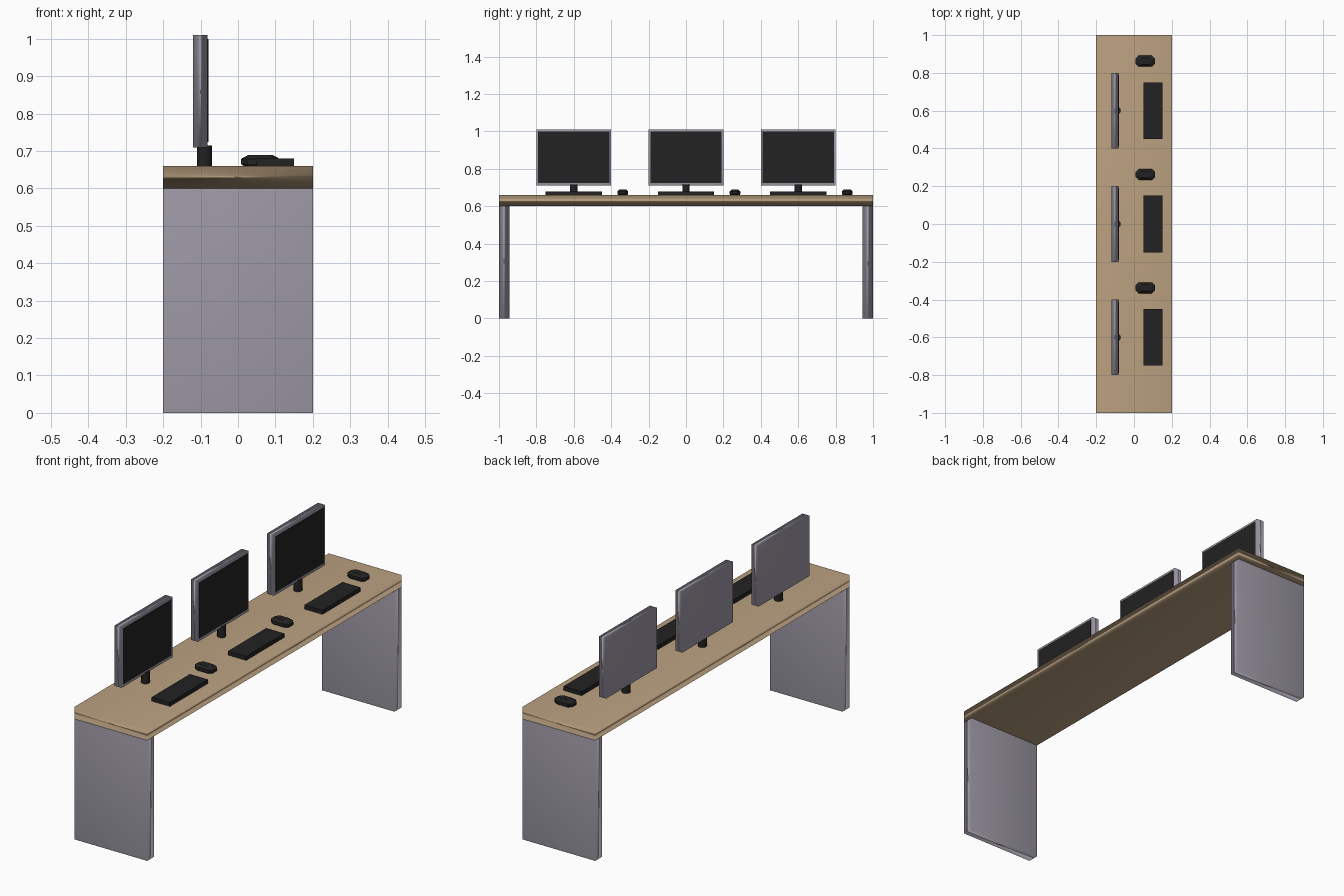
import bpy, bmesh, math
from mathutils import Matrix

if "Cube" in bpy.data.objects:
    bpy.data.objects.remove(bpy.data.objects["Cube"])


def material(name, rgb):
    m = bpy.data.materials.new(name)
    m.diffuse_color = (*rgb, 1)
    m.use_nodes = True
    m.node_tree.nodes["Principled BSDF"].inputs["Base Color"].default_value = m.diffuse_color
    return m


WOOD = material("light wood", (0.50, 0.36, 0.22))
GREY = material("violet grey", (0.34, 0.32, 0.38))
BLACK = material("soft black", (0.016, 0.016, 0.016))


def finish(name, bm, mat):
    bmesh.ops.recalc_face_normals(bm, faces=bm.faces[:])
    mesh = bpy.data.meshes.new(name)
    bm.to_mesh(mesh)
    bm.free()
    mesh.materials.append(mat)
    ob = bpy.data.objects.new(name, mesh)
    bpy.context.collection.objects.link(ob)
    return ob


def box(name, x, y, z, mat, soft=False):
    """Box from (min, max) ranges; soft = smooth shaded, led by the large faces."""
    bm = bmesh.new()
    bmesh.ops.create_cube(bm, size=1)
    for v in bm.verts:
        v.co = [r[0] if c < 0 else r[1] for c, r in zip(v.co, (x, y, z))]
    ob = finish(name, bm, mat)
    if soft:
        for p in ob.data.polygons:
            p.use_smooth = True
        ob.modifiers.new("Weighted normals", 'WEIGHTED_NORMAL').mode = 'FACE_AREA'
    return ob


def neck(name, y):
    bm = bmesh.new()
    bmesh.ops.create_cone(bm, cap_ends=True, segments=24, radius1=0.02, radius2=0.02,
                          depth=0.06, matrix=Matrix.Translation((-0.09, y, 0.685)))
    ob = finish(name, bm, BLACK)
    for p in ob.data.polygons:
        p.use_smooth = abs(p.normal.z) < 0.5


def mouse(name, cx, cy):
    """Stacked rings with cut corners, narrowing to a flat top."""
    bm = bmesh.new()
    rings = []
    for z, hx, hy, c in ((0.66, 0.045, 0.025, 0.014), (0.666, 0.052, 0.029, 0.016),
                         (0.679, 0.052, 0.029, 0.016), (0.69, 0.032, 0.017, 0.010)):
        pts = ((hx, hy - c), (hx - c, hy), (c - hx, hy), (-hx, hy - c),
               (-hx, c - hy), (c - hx, -hy), (hx - c, -hy), (hx, c - hy))
        rings.append([bm.verts.new((cx + px, cy + py, z)) for px, py in pts])
    for a, b in zip(rings, rings[1:]):
        for i in range(8):
            j = (i + 1) % 8
            bm.faces.new((a[i], a[j], b[j], b[i]))
    bm.faces.new(rings[0])
    bm.faces.new(rings[-1])
    finish(name, bm, BLACK)


# Desk
box("desk_top", (-0.2, 0.2), (-1, 1), (0.60, 0.66), WOOD, soft=True)
for side, label in ((-1, "front"), (1, "back")):
    ys = sorted((side * 0.945, side * 1.0))
    box(label + "_leg_panel", (-0.2, 0.2), ys, (0, 0.60), GREY, soft=True)

# Three workstations
for n, y in enumerate((-0.6, 0, 0.6), 1):
    box(f"monitor_case_{n}", (-0.12, -0.081), (y - 0.2, y + 0.2), (0.71, 1.01), GREY, soft=True)
    box(f"monitor_screen_{n}", (-0.085, -0.079), (y - 0.19, y + 0.19), (0.724, 1.0), BLACK)
    neck(f"monitor_neck_{n}", y)
    box(f"keyboard_{n}", (0.05, 0.15), (y - 0.15, y + 0.15), (0.66, 0.68), BLACK)
    mouse(f"mouse_{n}", 0.06, y + 0.262)
